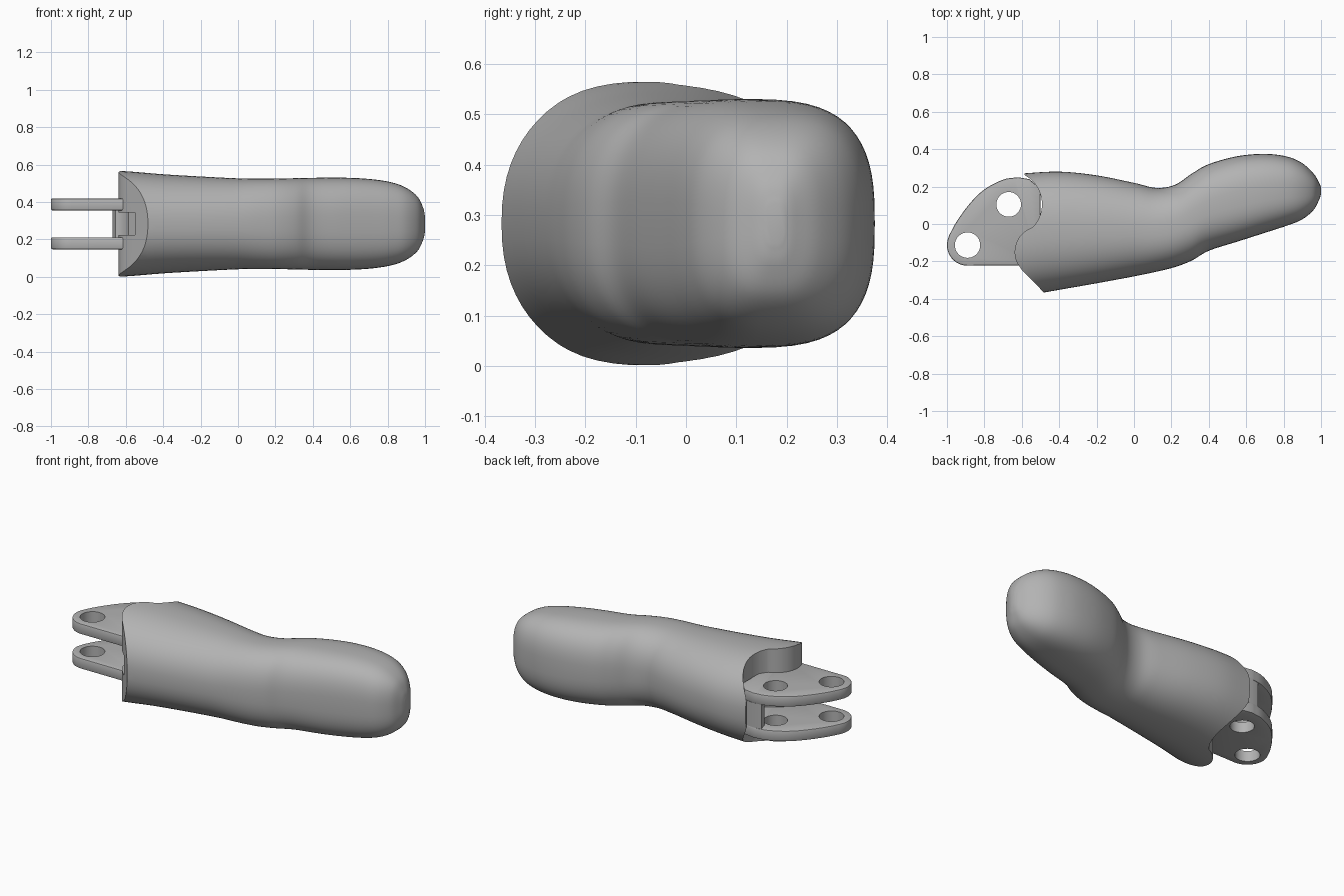
import bpy
import bmesh
from math import sin, cos, pi, radians, copysign
from mathutils import Vector

default_cube = bpy.data.objects.get("Cube")
if default_cube:
    bpy.data.objects.remove(default_cube, do_unlink=True)

MIDDLE = 0.283  # height of the horizontal symmetry plane

grey = bpy.data.materials.new("plain grey")
grey.use_nodes = True
grey.diffuse_color = (0.45, 0.45, 0.45, 1)
grey.node_tree.nodes["Principled BSDF"].inputs["Base Color"].default_value = grey.diffuse_color


def make_object(name, bm):
    bmesh.ops.recalc_face_normals(bm, faces=bm.faces)
    mesh = bpy.data.meshes.new(name)
    bm.to_mesh(mesh)
    bm.free()
    mesh.materials.append(grey)
    obj = bpy.data.objects.new(name, mesh)
    bpy.context.collection.objects.link(obj)
    return obj


def prism(name, outline, low, high):
    """Extrude a plan outline between two heights."""
    bm = bmesh.new()
    face = bm.faces.new([bm.verts.new((x, y, low)) for x, y in outline])
    extruded = bmesh.ops.extrude_face_region(bm, geom=[face])["geom"]
    top = [v for v in extruded if isinstance(v, bmesh.types.BMVert)]
    bmesh.ops.translate(bm, verts=top, vec=(0, 0, high - low))
    return make_object(name, bm)


def arc(centre, radius, start, end, steps=16):
    angles = [radians(start + (end - start) * i / steps) for i in range(steps + 1)]
    return [(centre[0] + radius * cos(a), centre[1] + radius * sin(a)) for a in angles]


def spline(points, steps):
    """Smooth curve through points of any dimension."""
    points = [Vector(p) for p in points]
    padded = [2 * points[0] - points[1]] + points + [2 * points[-1] - points[-2]]
    result = []
    for a, b, c, d in zip(padded, padded[1:], padded[2:], padded[3:]):
        for i in range(steps):
            t = i / steps
            result.append(b + (c - a) * t / 2 + (a - 2.5 * b + 2 * c - d / 2) * t * t
                          + (1.5 * (b - c) + (d - a) / 2) * t ** 3)
    return result + [points[-1]]


def subtract(target, cutter):
    cutter.hide_render = True
    cutter.hide_viewport = True
    cutter.display_type = 'WIRE'
    cut = target.modifiers.new("cut", 'BOOLEAN')
    cut.operation = 'DIFFERENCE'
    cut.solver = 'EXACT'
    cut.object = cutter


def apply_and_smooth(obj, angle):
    bpy.context.view_layer.update()
    graph = bpy.context.evaluated_depsgraph_get()
    baked = bpy.data.meshes.new_from_object(obj.evaluated_get(graph))
    obj.modifiers.clear()
    obj.data = baked
    bpy.ops.object.select_all(action='DESELECT')
    obj.select_set(True)
    bpy.context.view_layer.objects.active = obj
    bpy.ops.object.shade_smooth_by_angle(angle=radians(angle))


# Finger body: x, front edge, back edge, half height for each station
stations = [
    (-.75, -.42, .26), (-.6, -.388, .27), (-.4, -.352, .28), (-.2, -.317, .26),
    (0, -.28, .22), (.12, -.255, .193), (.22, -.23, .21), (.31, -.195, .27),
    (.4, -.143, .32), (.55, -.095, .362), (.7, -.047, .375), (.82, -.008, .36),
    (.9, .025, .325), (.96, .075, .27), (.99, .13, .22), (1, .16, .195),
]
half_heights = [.285, .281, .265, .253, .243, .241, .242, .244, .246, .247,
                .24, .222, .192, .145, .085, .04]
rows = spline([(*s, h) for s, h in zip(stations, half_heights)], 5)

SIDES = 64
bm = bmesh.new()
rings = []
for x, front, back, half in rows:
    power = 2 / (2.3 + 0.5 * max(0, min(1, x / 0.6)))
    ring = []
    for i in range(SIDES):
        c, s = cos(2 * pi * i / SIDES), sin(2 * pi * i / SIDES)
        y = (front + back) / 2 + (back - front) / 2 * copysign(abs(c) ** power, c)
        z = MIDDLE + half * copysign(abs(s) ** power, s)
        ring.append(bm.verts.new((x, y, z)))
    rings.append(ring)
for first, second in zip(rings, rings[1:]):
    for i in range(SIDES):
        j = (i + 1) % SIDES
        bm.faces.new((first[i], first[j], second[j], second[i]))
bm.faces.new(rings[0])
bm.faces.new(rings[-1])
finger_body = make_object("finger_body", bm)

# Knuckle end: concave arc, convex bulge and slanted face
HINGE = (-.67, .105)
knuckle_outline = ([(-1.2, .6), (-.585, .6), (-.585, .262)]
                   + arc(HINGE, .178, 53, -42)
                   + arc((-.5, -.15), .138, 115, 205)
                   + [(-.6, -.245), (-.48, -.368), (-.33, -.52), (-1.2, -.52)])
subtract(finger_body, prism("knuckle_cutter", knuckle_outline, -.5, 1))

# Slot running into the body between the lugs
slot = [(-1.2, -.6), (-.55, -.6), (-.55, .16), (-1.2, .16)]
subtract(finger_body, prism("slot_cutter", slot, MIDDLE - .06, MIDDLE + .06))
apply_and_smooth(finger_body, 35)

# Pair of hinge lugs with two pin holes
PIN = (-.89, -.113)
back_curve = spline([(-.62, .25), (-.7, .237), (-.8, .185), (-.88, .107),
                     (-.95, .01), (-.988, -.06)], 5)
lug_outline = ([(-.5, -.22), (-.5, .19), (-.56, .24)]
               + [tuple(p) for p in back_curve]
               + arc(PIN, .11, 165, 270) + [(-.6, -.222)])
pin_cutters = [prism("pin_cutter", arc(centre, radius, 0, 350, 35), -.5, 1)
               for centre, radius in ((HINGE, .066), (PIN, .068))]
for name, side in (("lower_lug", -1), ("upper_lug", 1)):
    inner, outer = MIDDLE + side * .072, MIDDLE + side * .136
    lug = prism(name, lug_outline, min(inner, outer), max(inner, outer))
    bevel = lug.modifiers.new("soft edge", 'BEVEL')
    bevel.width = .008
    bevel.segments = 2
    for cutter in pin_cutters:
        subtract(lug, cutter)
    apply_and_smooth(lug, 30)

# Web joining the lugs behind the hinge hole
web_outline = ([(-.5, .1), (-.5, .19), (-.56, .24), (-.62, .248), (-.67, .24)]
               + arc(HINGE, .085, 80, -5, 10) + [(-.55, .06)])
web = prism("lug_web", web_outline, MIDDLE - .074, MIDDLE + .074)
apply_and_smooth(web, 30)
